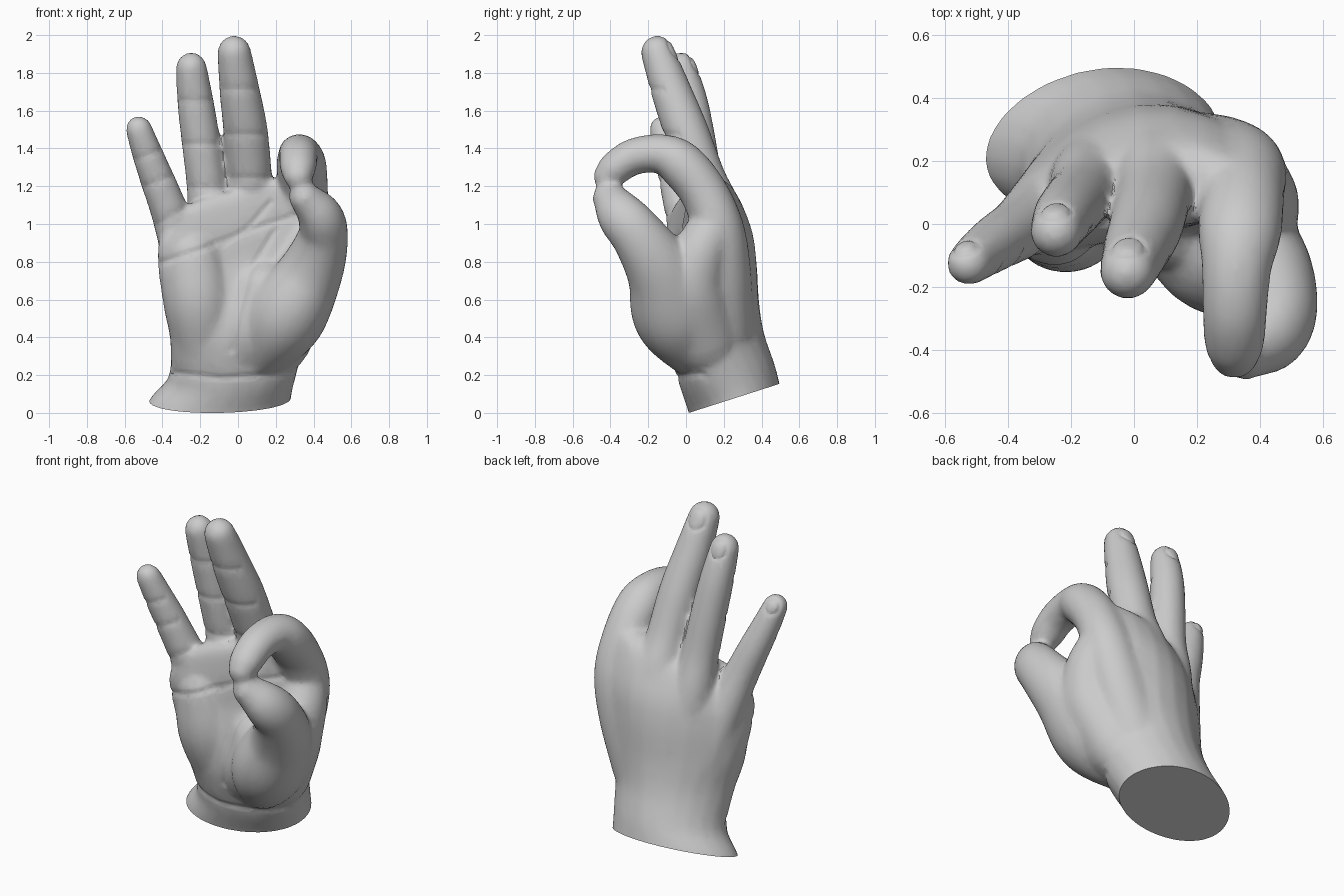
import bpy, bmesh, math
from mathutils import Vector

if "Cube" in bpy.data.objects:
    bpy.data.objects.remove(bpy.data.objects["Cube"])

SIDES = 24
bm = bmesh.new()


def skin(rings):
    """Close a stack of rings into a solid."""
    loops = [[bm.verts.new(p) for p in ring] for ring in rings]
    for a, b in zip(loops, loops[1:]):
        for i in range(SIDES):
            j = (i + 1) % SIDES
            bm.faces.new((a[i], a[j], b[j], b[i]))
    bm.faces.new(loops[0][::-1])
    bm.faces.new(loops[-1])


def spline(pts, steps=6):
    """Smooth path through points of any dimension."""
    p = [Vector(q) for q in pts]
    p = [2 * p[0] - p[1]] + p + [2 * p[-1] - p[-2]]
    out = []
    for a, b, c, d in zip(p, p[1:], p[2:], p[3:]):
        for s in range(steps):
            t = s / steps
            out.append(0.5 * (2 * b + (c - a) * t + (2 * a - 5 * b + 4 * c - d) * t * t
                              + (3 * b - a - 3 * c + d) * t ** 3))
    return out + [p[-2]]


def tube(pts, wide=1.0):
    """Round-ended limb through (x, y, z, radius) points."""
    path = spline(pts)
    pos = [q.xyz for q in path]
    tan = [(pos[min(i + 1, len(pos) - 1)] - pos[max(i - 1, 0)]).normalized()
           for i in range(len(pos))]
    st = [(p, t, q.w) for p, t, q in zip(pos, tan, path)]
    angles = [math.radians(a) for a in (20, 40, 60, 75, 86)]
    p, t, r = st[0]
    head = [(p - t * r * math.sin(a), t, r * math.cos(a)) for a in reversed(angles)]
    p, t, r = st[-1]
    tail = [(p + t * r * math.sin(a), t, r * math.cos(a)) for a in angles]
    rings = []
    for p, t, r in head + st + tail:
        u = (Vector((1, 0, 0)) - t * t.x).normalized()
        v = t.cross(u)
        rings.append([p + u * (r * wide * math.cos(k)) + v * (r * math.sin(k))
                      for k in (2 * math.pi * i / SIDES for i in range(SIDES))])
    skin(rings)


# Palm and wrist: cx, cy, z, half width, half depth, arch, skew, z rise along y, z rise along x
PALM = [
    (-.11, .27, .00, .40, .24, .02, .03, .32, 0),
    (-.09, .255, .085, .372, .24, .02, .03, .32, 0),
    (-.03, .22, .20, .337, .25, .03, .01, .25, 0),
    (.0, .16, .40, .362, .255, .07, .01, .1, 0),
    (.02, .15, .60, .42, .237, .10, .03, 0, 0),
    (.02, .163, .80, .445, .21, .13, .06, 0, .05),
    (.02, .152, .97, .44, .188, .125, .085, 0, .12),
    (.03, .12, 1.14, .38, .14, .10, .07, 0, .28),
    (.04, .10, 1.20, .28, .09, .07, .05, 0, .28),
]
rings = []
for cx, cy, z, rx, ry, arch, skew, ky, kx in spline(PALM, 4):
    ring = []
    for i in range(SIDES):
        c, s = math.cos(2 * math.pi * i / SIDES), math.sin(2 * math.pi * i / SIDES)
        ring.append(Vector((cx + rx * c, cy + ry * s - arch * c * c + skew * c,
                            z + ky * ry * s + kx * rx * c)))
    rings.append(ring)
skin(rings)

# Heel of the palm, hollow of the palm, and web between thumb and index
tube([(-.18, .09, .36, .16), (-.21, .035, .6, .187), (-.24, .025, .84, .165)])
tube([(-.02, .11, .28, .16), (.08, .05, .45, .2), (.14, .03, .64, .18)])
tube([(.2, .1, .4, .19), (.32, .03, .66, .19), (.375, .07, .84, .15), (.36, .14, .98, .13)])
# Thumb
tube([(.1, .1, .3, .16), (.25, -.045, .52, .232), (.385, -.13, .75, .187),
      (.45, -.25, .94, .146), (.432, -.342, 1.05, .13), (.355, -.405, 1.145, .092)], .92)
# Index finger, curled to meet the thumb
tube([(.16, .2, .45, .16), (.27, .19, .75, .155), (.335, .17, .98, .138), (.343, .09, 1.18, .127),
      (.335, -.03, 1.325, .125), (.325, -.14, 1.378, .105), (.32, -.28, 1.362, .097),
      (.318, -.38, 1.297, .09), (.318, -.418, 1.26, .074)], 1.06)
# Middle, ring and little fingers
tube([(.04, .22, .6, .14), (.07, .185, 1.0, .135), (.062, .09, 1.25, .12), (.04, .0, 1.5, .118),
      (.01, -.075, 1.7, .108), (-.02, -.15, 1.915, .09)])
tube([(-.08, .2, .55, .14), (-.14, .145, .95, .125), (-.165, .095, 1.2, .107),
      (-.197, .055, 1.45, .103), (-.225, .02, 1.65, .097), (-.247, -.025, 1.833, .083)])
tube([(-.2, .13, .55, .14), (-.3, .04, .88, .115), (-.365, -.015, 1.08, .1), (-.43, -.055, 1.25, .091),
      (-.48, -.09, 1.38, .082), (-.525, -.125, 1.508, .071)])

bmesh.ops.recalc_face_normals(bm, faces=bm.faces)
mesh = bpy.data.meshes.new("hand")
bm.to_mesh(mesh)
bm.free()
hand = bpy.data.objects.new("hand", mesh)
bpy.context.collection.objects.link(hand)
bpy.context.view_layer.objects.active = hand
hand.select_set(True)

# Fuse everything into one soft skin
m = hand.modifiers.new("fuse", 'REMESH')
m.mode, m.voxel_size = 'VOXEL', .013
bpy.ops.object.modifier_apply(modifier="fuse")
m = hand.modifiers.new("soften", 'SMOOTH')
m.factor, m.iterations = .5, 20
bpy.ops.object.modifier_apply(modifier="soften")

# Creases of the palm and wrist, then of the finger joints, as (x, z) lines on the front
CREASES = [
    [(-.41, .8), (-.2, .87), (.05, .97), (.3, 1.05)],
    [(-.08, .9), (.06, .99), (.17, 1.12)],
    [(.2, .98), (.06, .75), (0, .52), (-.03, .34)],
    [(-.36, .22), (-.1, .19), (.28, .21)],
]
JOINTS = [
    [(-.05, 1.25), (.18, 1.25)], [(-.08, 1.48), (.16, 1.48)], [(-.1, 1.72), (.12, 1.72)],
    [(-.26, 1.2), (-.07, 1.2)], [(-.3, 1.43), (-.1, 1.43)], [(-.32, 1.66), (-.13, 1.66)],
    [(-.44, 1.0), (-.28, 1.09)], [(-.51, 1.2), (-.35, 1.26)], [(-.56, 1.34), (-.4, 1.4)],
]
SEGS = [(Vector(a), Vector(b), d) for group, d in ((CREASES, .008), (JOINTS, .005))
        for c in group for a, b in zip(c, c[1:])]
# Nail beds on the backs of the straight fingers: centre and size
NAILS = [(Vector((-.02, -.065, 1.93)), .06), (Vector((-.25, .052, 1.85)), .054),
         (Vector((-.54, -.065, 1.53)), .045)]


def seg_dist(p, a, b):
    d = b - a
    t = max(0, min(1, (p - a).dot(d) / d.length_squared))
    return (p - a - d * t).length


bm = bmesh.new()
bm.from_mesh(hand.data)
bm.normal_update()
moves = []
for v in bm.verts:
    depth = 0
    if v.normal.y < -.3 and v.co.y > -.25:
        depth = max(k * math.exp(-(seg_dist(v.co.xz, a, b) / .017) ** 2) for a, b, k in SEGS)
    elif v.normal.y > .2 and v.co.z > 1.4:
        for c, r in NAILS:
            depth += .006 * math.exp(-(((v.co - c).length - r) / .01) ** 2)
    if depth > .0003:
        moves.append((v, v.normal * depth))
for v, d in moves:
    v.co -= d

# Slanted flat cut through the wrist
res = bmesh.ops.bisect_plane(bm, geom=bm.verts[:] + bm.edges[:] + bm.faces[:],
                             plane_co=(0, .02, .008), plane_no=(0, -.305, .952),
                             clear_inner=True)
rim = [e for e in res["geom_cut"] if isinstance(e, bmesh.types.BMEdge)]
bmesh.ops.holes_fill(bm, edges=rim, sides=0)
bmesh.ops.triangulate(bm, faces=bm.faces[:])
bmesh.ops.recalc_face_normals(bm, faces=bm.faces)
bm.to_mesh(hand.data)
bm.free()

# Thin out to a light mesh and rest it on the ground
m = hand.modifiers.new("facets", 'DECIMATE')
m.ratio = .2
bpy.ops.object.modifier_apply(modifier="facets")
low = min(v.co.z for v in hand.data.vertices)
for v in hand.data.vertices:
    v.co.z -= low
bpy.ops.object.shade_smooth_by_angle(angle=math.radians(30))
